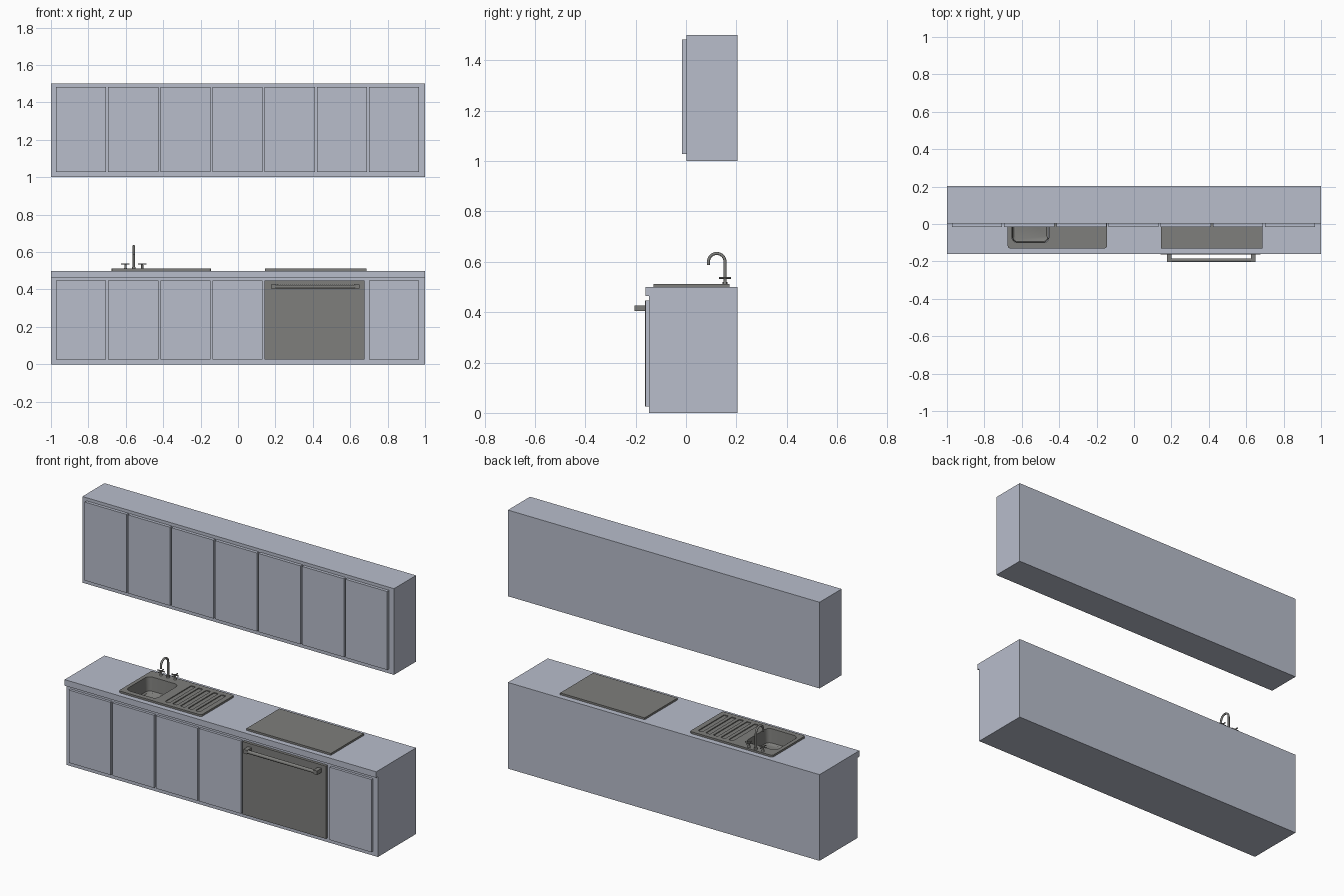
import bpy, bmesh, math
from mathutils import Vector

if "Cube" in bpy.data.objects:
    bpy.data.objects.remove(bpy.data.objects["Cube"])


def material(name, rgb):
    m = bpy.data.materials.new(name)
    m.diffuse_color = (*rgb, 1)
    m.use_nodes = True
    m.node_tree.nodes["Principled BSDF"].inputs["Base Color"].default_value = m.diffuse_color
    return m


PAINT = material("blue_grey_paint", (0.48, 0.51, 0.60))
STEEL = material("dark_steel", (0.21, 0.21, 0.20))


def finish(name, bm, mat, smooth=False):
    bmesh.ops.recalc_face_normals(bm, faces=bm.faces)
    me = bpy.data.meshes.new(name)
    bm.to_mesh(me)
    bm.free()
    me.materials.append(mat)
    ob = bpy.data.objects.new(name, me)
    bpy.context.collection.objects.link(ob)
    if smooth:
        for p in me.polygons:
            p.use_smooth = True
        bpy.context.view_layer.objects.active = ob
        bpy.ops.object.select_all(action='DESELECT')
        ob.select_set(True)
        bpy.ops.object.shade_smooth_by_angle(angle=math.radians(40))
    return ob


def box(name, x0, x1, y0, y1, z0, z1, mat):
    bm = bmesh.new()
    bmesh.ops.create_cube(bm, size=1)
    for v in bm.verts:
        v.co = ((x0 + x1) / 2 + v.co.x * (x1 - x0),
                (y0 + y1) / 2 + v.co.y * (y1 - y0),
                (z0 + z1) / 2 + v.co.z * (z1 - z0))
    return finish(name, bm, mat)


def rounded(x0, x1, y0, y1, r, z, n=5):
    """Outline of a rounded rectangle at height z."""
    pts = []
    for k, (cx, cy) in enumerate([(x1 - r, y1 - r), (x0 + r, y1 - r),
                                  (x0 + r, y0 + r), (x1 - r, y0 + r)]):
        for i in range(n + 1):
            a = math.pi / 2 * (k + i / n)
            pts.append(Vector((cx + r * math.cos(a), cy + r * math.sin(a), z)))
    return pts


def loft(name, rings, mat, caps=(True, True), smooth=False):
    bm = bmesh.new()
    rows = [[bm.verts.new(p) for p in ring] for ring in rings]
    for a, b in zip(rows, rows[1:]):
        for i in range(len(a)):
            j = (i + 1) % len(a)
            bm.faces.new((a[i], a[j], b[j], b[i]))
    if caps[0]:
        bm.faces.new(rows[0])
    if caps[1]:
        bm.faces.new(rows[-1])
    return finish(name, bm, mat, smooth)


def tube(name, pts, radii, mat, n=12):
    """Round section swept along a path lying in one plane."""
    pts = [Vector(p) for p in pts]
    rings = []
    for i, p in enumerate(pts):
        t = (pts[min(i + 1, len(pts) - 1)] - pts[max(i - 1, 0)]).normalized()
        side = Vector((1, 0, 0)) if abs(t.x) < 0.5 else Vector((0, 1, 0))
        up = t.cross(side)
        rings.append([p + radii[i] * (math.cos(a) * side + math.sin(a) * up)
                      for a in (2 * math.pi * k / n for k in range(n))])
    return loft(name, rings, mat, smooth=True)


def cut(target, cutter):
    m = target.modifiers.new("cut", 'BOOLEAN')
    m.operation, m.solver, m.object = 'DIFFERENCE', 'EXACT', cutter
    bpy.context.view_layer.objects.active = target
    bpy.ops.object.modifier_apply(modifier=m.name)


# Base cabinet with overhanging worktop: one side profile, extruded in x
profile = [(0.204, 0), (0.204, 0.5), (-0.161, 0.5), (-0.161, 0.465),
           (-0.146, 0.465), (-0.146, 0)]
base = loft("base_cabinet", [[(x, y, z) for y, z in profile] for x in (-1, 1)], PAINT)

# Wall cabinet
box("wall_cabinet", -1, 1, 0.002, 0.204, 1.0, 1.5, PAINT)

# Doors: seven above, five below with the oven in place of two
for i in range(7):
    x = -0.973 + 0.279 * i
    box(f"wall_door_{i}", x, x + 0.268, -0.016, 0.004, 1.027, 1.482, PAINT)
    if i not in (4, 5):
        box(f"base_door_{i}", x, x + 0.268, -0.161, -0.144, 0.025, 0.447, PAINT)

# Oven front and its handle
box("oven_door", 0.143, 0.677, -0.162, -0.144, 0.025, 0.447, STEEL)
for i, x in enumerate((0.177, 0.626)):
    box(f"oven_handle_post_{i}", x, x + 0.024, -0.204, -0.161, 0.404, 0.427, STEEL)
N = 80
tube("oven_handle_bar",
     [(0.198 + 0.43 * i / N, -0.194, 0.415) for i in range(N + 1)],
     [0.0105 if i % 2 else 0.0095 for i in range(N + 1)], STEEL, 16)

# Hob
box("hob", 0.145, 0.687, -0.13, 0.172, 0.498, 0.511, STEEL)

# Sink plate with basin opening and drainer grooves
plate = loft("sink_plate", [rounded(-0.675, -0.145, -0.13, 0.172, 0.012, z)
                            for z in (0.499, 0.511)], STEEL)
bx = (-0.653, -0.455, -0.10, 0.11)
opening = loft("basin_cutter", [rounded(*bx, 0.03, z) for z in (0.42, 0.53)], STEEL)
cut(plate, opening)
cut(base, opening)
for i in range(5):
    x = -0.385 + 0.049 * i
    groove = loft("groove_cutter", [rounded(x - 0.014, x + 0.014, -0.10, 0.14, 0.004, z, 2)
                                    for z in (0.506, 0.53)], STEEL)
    cut(plate, groove)
    bpy.data.objects.remove(groove)
bpy.data.objects.remove(opening)

# Basin shell inside the opening, slightly tapered
e = 0.001


def inset(d, r, z):
    return rounded(bx[0] + d, bx[1] - d, bx[2] + d, bx[3] - d, r, z)


loft("sink_basin", [inset(0.014, 0.02, 0.425), inset(0.006, 0.026, 0.432),
                    inset(e, 0.029, 0.5105)], STEEL, caps=(True, False), smooth=True)
basin = bpy.data.objects["sink_basin"].data
basin.flip_normals()  # seen from inside

# Tap spout: upright pipe and half-circle bend
tx, ty = -0.557, 0.155
path = [(tx, ty, 0.508), (tx, ty, 0.60)]
path += [(tx, 0.122 + 0.033 * math.cos(a), 0.60 + 0.033 * math.sin(a))
         for a in (math.pi * k / 14 for k in range(1, 15))]
path += [(tx, 0.089, 0.587)]
tube("tap_spout", path, [0.006] * len(path), STEEL)
tube("tap_spout_base", [(tx, ty, 0.508), (tx, ty, 0.52)], [0.010, 0.009], STEEL)

# Hot and cold valves with cross handles
for i, x in enumerate((tx - 0.045, tx + 0.045)):
    tube(f"valve_stem_{i}", [(x, ty, 0.508), (x, ty, 0.516), (x, ty, 0.54)],
         [0.010, 0.006, 0.005], STEEL)
    tube(f"valve_bar_x_{i}", [(x - 0.023, ty, 0.536), (x + 0.023, ty, 0.536)],
         [0.0035] * 2, STEEL, 8)
    tube(f"valve_bar_y_{i}", [(x, ty - 0.023, 0.536), (x, ty + 0.023, 0.536)],
         [0.0035] * 2, STEEL, 8)
